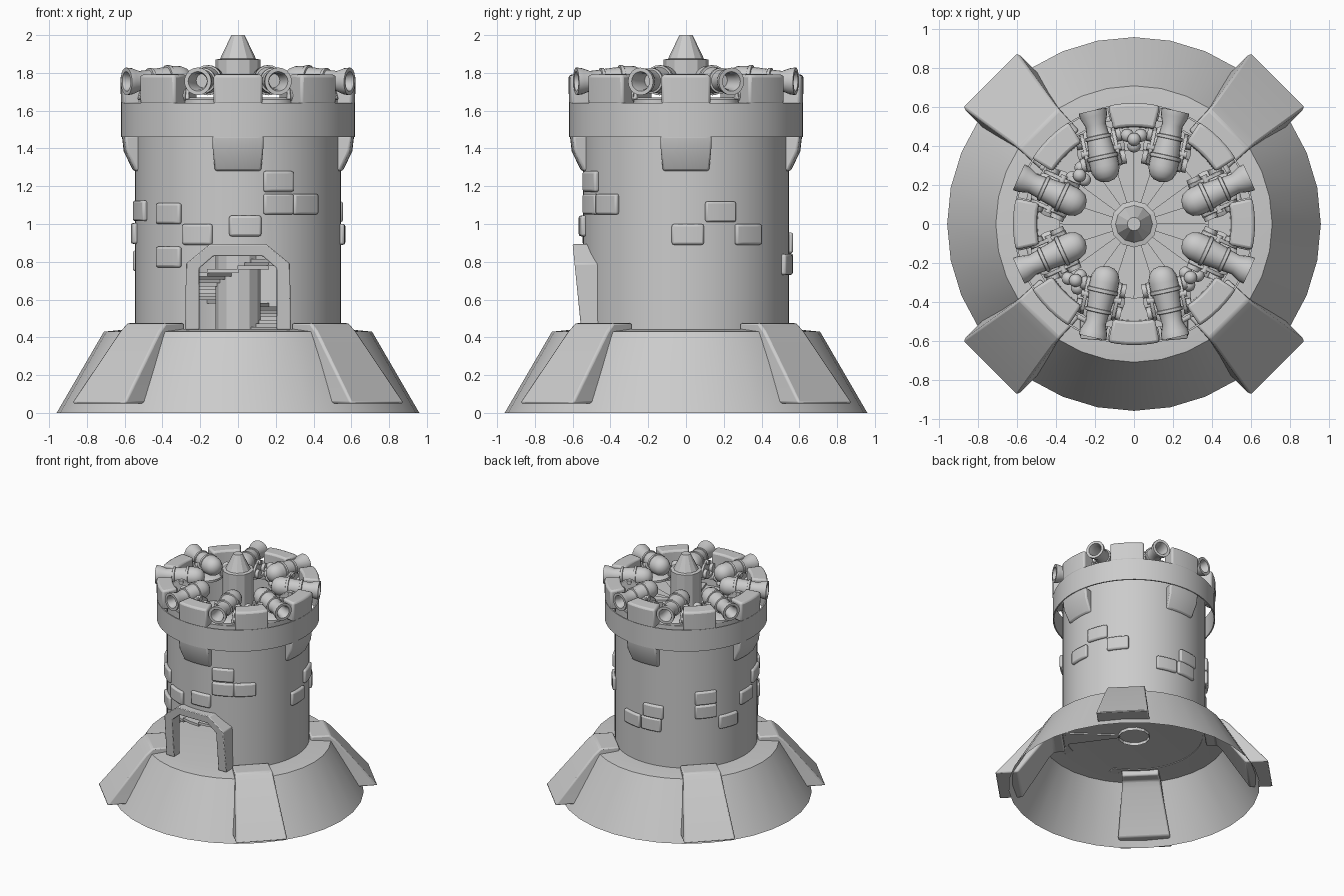
import bpy, bmesh
from math import sin, cos, pi, radians, hypot
from mathutils import Vector, Matrix

if "Cube" in bpy.data.objects:
    bpy.data.objects.remove(bpy.data.objects["Cube"])


def finish(name, bm, smooth=True, bevel=0, segs=2):
    bmesh.ops.remove_doubles(bm, verts=bm.verts, dist=1e-5)
    bmesh.ops.recalc_face_normals(bm, faces=bm.faces)
    me = bpy.data.meshes.new(name)
    bm.to_mesh(me)
    bm.free()
    ob = bpy.data.objects.new(name, me)
    bpy.context.collection.objects.link(ob)
    if bevel:
        m = ob.modifiers.new("Bevel", "BEVEL")
        m.width, m.segments, m.limit_method = bevel, segs, "ANGLE"
        m.angle_limit = radians(35)
    if smooth:
        bpy.ops.object.select_all(action="DESELECT")
        ob.select_set(True)
        bpy.context.view_layer.objects.active = ob
        bpy.ops.object.shade_smooth_by_angle(angle=radians(35))
    return ob


def lathe(name, prof, n=32, smooth=True, closed=False, matrix=None):
    """Revolve (radius, z) points around z."""
    bm = bmesh.new()
    rings = [[bm.verts.new((r * cos(2 * pi * i / n), r * sin(2 * pi * i / n), z))
              for i in range(n)] if r > 0 else [bm.verts.new((0, 0, z))] for r, z in prof]
    pairs = list(zip(rings, rings[1:])) + ([(rings[-1], rings[0])] if closed else [])
    for a, b in pairs:
        for i in range(n):
            j = (i + 1) % n
            q = [a[i % len(a)], a[j % len(a)], b[j % len(b)], b[i % len(b)]]
            bm.faces.new(list(dict.fromkeys(q)))
    if matrix:
        bm.transform(matrix)
    return finish(name, bm, smooth)


def sector(name, prof, mid, half, n=6, bevel=0.012):
    """Sweep a closed (radius, z) polygon along an arc, angles in degrees."""
    bm = bmesh.new()
    rows = []
    for i in range(n + 1):
        a = radians(mid - half + 2 * half * i / n)
        rows.append([bm.verts.new((r * cos(a), r * sin(a), z)) for r, z in prof])
    m = len(prof)
    for a, b in zip(rows, rows[1:]):
        for k in range(m):
            bm.faces.new((a[k], a[(k + 1) % m], b[(k + 1) % m], b[k]))
    bm.faces.new(rows[0])
    bm.faces.new(rows[-1])
    return finish(name, bm, True, bevel)


def loft(name, sections, bevel=0, matrix=None, caps=True, wrap=False, smooth=True):
    """Join matching loops of 3D points."""
    bm = bmesh.new()
    rows = [[bm.verts.new(p) for p in s] for s in sections]
    m = len(rows[0])
    for a, b in zip(rows, rows[1:] + (rows[:1] if wrap else [])):
        for k in range(m):
            bm.faces.new((a[k], a[(k + 1) % m], b[(k + 1) % m], b[k]))
    if caps:
        bm.faces.new(rows[0])
        bm.faces.new(rows[-1])
    if matrix:
        bm.transform(matrix)
    return finish(name, bm, smooth, bevel)


def box_prof(r0, r1, z0, z1):
    return [(r0, z0), (r1, z0), (r1, z1), (r0, z1)]


# Flared hollow base with a floor
lathe("base_skirt", [(0.96, 0), (0.71, 0.43), (0.56, 0.445), (0, 0.445)], 32)

# Sloping corner buttresses
for a in (45, 135, 225, 315):
    outer = [(0.54, 0.475, 0.14), (0.69, 0.475, 0.145), (0.74, 0.43, 0.15), (1.05, 0.05, 0.2)]
    inner = [(0.54, 0.40, 0.14), (0.62, 0.40, 0.145), (0.66, 0.36, 0.15), (0.87, 0.05, 0.2)]
    secs = [[(ro, -w, zo), (ro, w, zo), (ri, w, zi), (ri, -w, zi)]
            for (ro, zo, w), (ri, zi, _) in zip(outer, inner)]
    loft("buttress", secs, 0.012, Matrix.Rotation(radians(a), 4, "Z"))

# Tower wall with the doorway cut through the front
tower = lathe("tower_wall", box_prof(0.525, 0.545, 0.44, 1.64), 64, closed=True)
inside = [(-0.205, 0.44), (-0.205, 0.765), (-0.13, 0.83), (0.13, 0.83), (0.205, 0.765), (0.205, 0.44)]
outside = [(-0.28, 0.44), (-0.275, 0.79), (-0.15, 0.893), (0.15, 0.893), (0.275, 0.79), (0.28, 0.44)]
cutter = loft("door_cutter", [[(x, y, z) for x, z in inside] for y in (-0.75, -0.3)], smooth=False)
cutter.hide_render = True
mod = tower.modifiers.new("Door", "BOOLEAN")
mod.operation, mod.object, mod.solver = "DIFFERENCE", cutter, "EXACT"
bpy.context.view_layer.objects.active = tower
# keep the cut before any smoothing modifier
bpy.ops.object.modifier_move_to_index(modifier="Door", index=0)
bpy.ops.object.modifier_apply(modifier="Door")
bpy.data.objects.remove(cutter)

# Door frame, leaning out slightly towards the top
frame = []
for (xi, zi), (xo, zo) in zip(inside, outside):
    f = lambda z: -0.555 - 0.045 * (z - 0.44) / 0.45
    frame.append([(xi, f(zi), zi), (xo, f(zo), zo), (xo, -0.46, zo), (xi, -0.48, zi)])
loft("door_frame", frame, 0.006)

# Central column with pointed cap
lathe("central_column", [(0.12, 0.42), (0.12, 1.87), (0.095, 1.875), (0.035, 2.0), (0, 2.0)], 12, False)

# Spiral stair
for i in range(65):
    z = 0.455 + 0.018 * i
    sector("stair_step", box_prof(0.11, 0.526, z - 0.02, z), -45 + 18 * i, 9.2, 2, 0)

# Gun deck, parapet band and brackets
lathe("gun_deck", box_prof(0.38, 0.545, 1.625, 1.64), 48, closed=True)
lathe("parapet_band", box_prof(0.61, 0.62, 1.46, 1.64), 64, closed=True)
for a in (0, 90, 180, 270):
    sector("bracket", [(0.53, 1.28), (0.555, 1.28), (0.605, 1.385), (0.615, 1.47), (0.53, 1.47)], a, 13)

# Merlons
for k in range(8):
    sector("merlon", [(0.495, 1.63), (0.62, 1.63), (0.622, 1.79), (0.5, 1.795)], 45 * k, 12.3, 6, 0.015)

# Raised wall stones: angle, height
STONES = [(293, 1.225), (293, 1.105), (310.5, 1.105), (274, 0.99), (228, 1.055), (247, 0.945),
          (228, 0.825), (199, 1.07), (182, 0.95), (161, 0.805), (141, 1.03), (141, 0.915),
          (98, 0.9), (96, 0.79), (77, 0.785), (19.5, 1.065), (1, 0.945), (37, 0.945)]
for a, z in STONES:
    sector("wall_stone", box_prof(0.535, 0.568, z - 0.055, z + 0.055), a, 8.8, 4)

# Cannons: tail and muzzle positions, mirrored to all four quarters
BARREL = [(0, 0), (0.035, 0.008), (0.06, 0.028), (0.073, 0.06), (0.075, 0.085), (0.075, 0.12),
          (0.08, 0.122), (0.08, 0.14), (0.07, 0.142), (0.062, 0.225), (0.068, 0.227), (0.068, 0.243),
          (0.058, 0.246), (0.053, 0.30), (0.07, 0.345), (0.073, 0.375), (0.052, 0.375), (0.042, 0.34),
          (0.038, 0.24), (0, 0.24)]
for (tx, ty), (mx, my) in (((0.133, 0.215), (0.215, 0.59)), ((0.25, 0.085), (0.59, 0.24))):
    for sx in (1, -1):
        for sy in (1, -1):
            t = Vector((tx * sx, ty * sy, 1.765))
            d = Vector((mx * sx, my * sy, 1.755)) - t
            aim = Matrix.Translation(t) @ d.to_track_quat("Z", "Y").to_matrix().to_4x4()
            lathe("cannon_barrel", BARREL, 20, matrix=aim)
            # round carriage with cheeks, wheels and trunnion
            flat = Vector((d.x, d.y, 0)).to_track_quat("Y", "Z").to_matrix().to_4x4()
            place = Matrix.Translation((t.x, t.y, 1.64)) @ flat
            lathe("turntable", [(0, 0), (0.125, 0), (0.125, 0.018), (0.105, 0.03), (0, 0.03)], 24,
                  matrix=place @ Matrix.Translation((0, 0.17, 0)))
            side = Matrix.Rotation(pi / 2, 4, "Y")
            for s in (1, -1):
                cheek = [(0.07, 0.02), (0.27, 0.02), (0.25, 0.09), (0.19, 0.125), (0.14, 0.125), (0.08, 0.08)]
                loft("carriage_cheek", [[(s * x, y, z) for y, z in cheek] for x in (0.072, 0.092)],
                     0.004, place)
                for y in (0.11, 0.23):
                    lathe("carriage_wheel", [(0, -0.012), (0.036, -0.012), (0.036, 0.012), (0, 0.012)], 16,
                          matrix=place @ Matrix.Translation((s * 0.105, y, 0.04)) @ side)
            lathe("trunnion", [(0, -0.105), (0.018, -0.105), (0.018, 0.105), (0, 0.105)], 12,
                  matrix=place @ Matrix.Translation((0, 0.165, 0.11)) @ side)

# Piles of cannonballs
for px, py in ((0, 0.435), (-0.28, 0.25), (-0.3, -0.29), (0.29, -0.275)):
    u = Vector((px, py, 0)).normalized()
    v = Vector((-u.y, u.x, 0))
    for a, b, h in ((0.02, 0.034, 0.03), (0.02, -0.034, 0.03), (-0.034, 0, 0.03), (0, 0, 0.082)):
        bm = bmesh.new()
        bmesh.ops.create_uvsphere(bm, u_segments=16, v_segments=10, radius=0.034)
        bm.transform(Matrix.Translation(Vector((px, py, 1.64 + h)) + u * a + v * b))
        finish("cannonball", bm)
